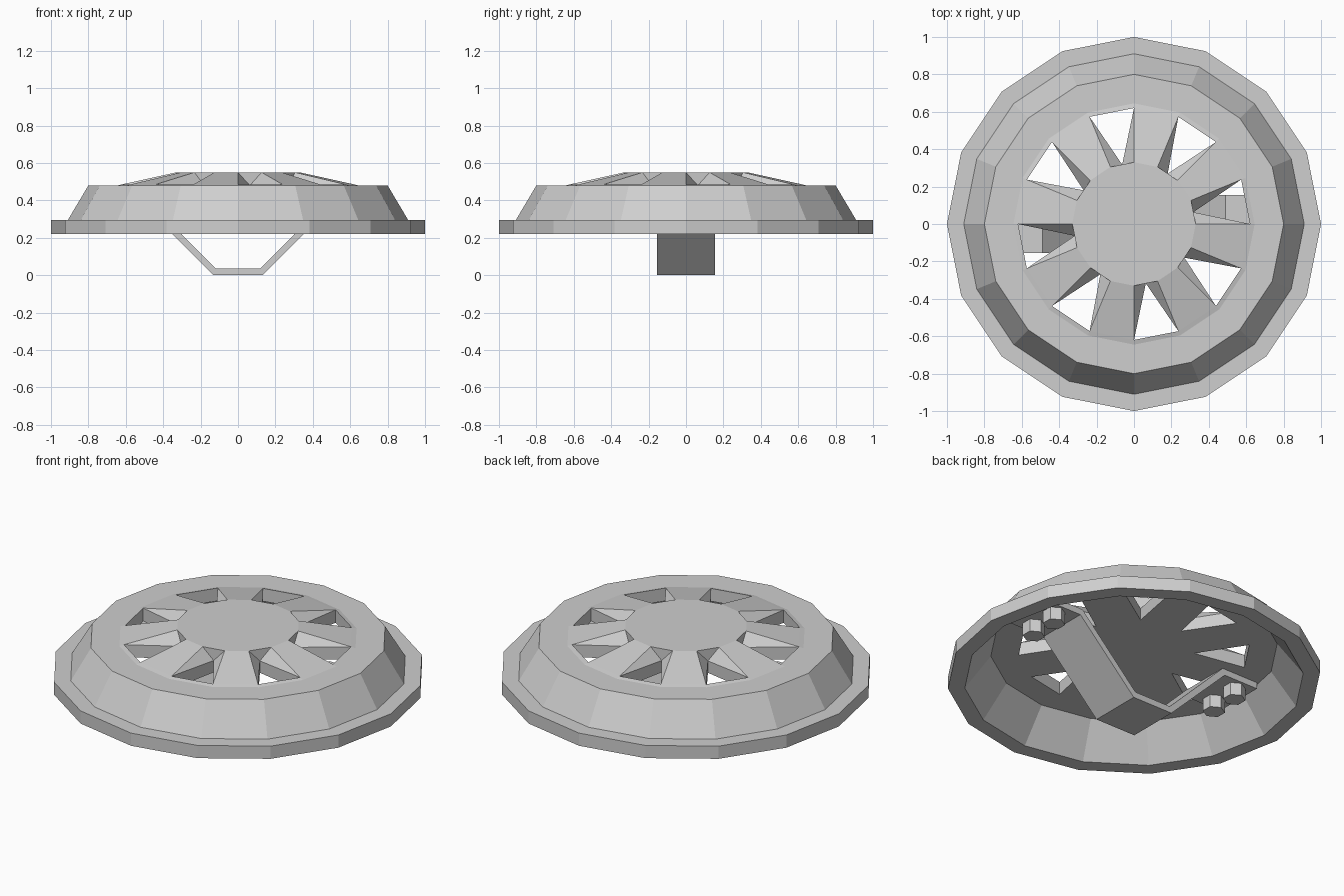
import bpy, bmesh, math
from mathutils import Vector

cube = bpy.data.objects.get("Cube")
if cube:
    bpy.data.objects.remove(cube)

grey = bpy.data.materials.new("light_grey_metal")
grey.use_nodes = True
grey.diffuse_color = (0.62, 0.62, 0.62, 1)
grey.node_tree.nodes["Principled BSDF"].inputs["Base Color"].default_value = grey.diffuse_color


def finish(bm, name):
    """Weld, orient and link a mesh as a named flat-shaded object."""
    bmesh.ops.remove_doubles(bm, verts=bm.verts, dist=0.0005)
    bmesh.ops.recalc_face_normals(bm, faces=bm.faces)
    mesh = bpy.data.meshes.new(name)
    bm.to_mesh(mesh)
    bm.free()
    mesh.materials.append(grey)
    obj = bpy.data.objects.new(name, mesh)
    bpy.context.collection.objects.link(obj)
    return obj


SIDES = 16
BASE, DECK, CROWN = 0.41, 0.48, 0.55   # underside, deck and hub heights
HOLE_R, HUB_R = 0.62, 0.33
LIP = 0.486                            # height of the spokes at the hole edge


def polar(k, r, z):
    a = 2 * math.pi * k / SIDES
    return Vector((r * math.cos(a), r * math.sin(a), z))


def apex(k, z):
    """Pointed inner end of the hole in sector k."""
    return polar(k + 0.5, HUB_R * math.cos(math.pi / SIDES), z)


# Cover: stepped rim, ring deck, hub, and alternating spokes and holes
bm = bmesh.new()


def face(*points):
    bm.faces.new([bm.verts.new(p) for p in points])


profile = [(HOLE_R, BASE), (0.77, BASE), (0.91, 0.22), (1, 0.22), (1, 0.295),
           (0.91, 0.295), (0.80, DECK), (0.645, DECK), (HOLE_R, LIP)]
for k in range(SIDES):
    n = k + 1
    for (r0, z0), (r1, z1) in zip(profile, profile[1:]):
        face(polar(k, r0, z0), polar(n, r0, z0), polar(n, r1, z1), polar(k, r1, z1))
    low = [polar(i, HOLE_R, BASE) for i in (k, n)]
    lip = [polar(i, HOLE_R, LIP) for i in (k, n)]
    hub = [polar(i, HUB_R, CROWN) for i in (k, n)]
    if k % 2:
        # Spoke: sloping top and flat, flared underside
        face(lip[0], lip[1], hub[1], hub[0])
        face(low[0], low[1], apex(n, BASE), apex(k - 1, BASE))
    else:
        # Hole: outer wall, two slanted side walls, hub end
        face(low[0], low[1], lip[1], lip[0])
        for i in (0, 1):
            face(low[i], apex(k, BASE), apex(k, DECK), lip[i])
            face(lip[i], apex(k, DECK), hub[i])
        face(hub[0], hub[1], apex(k, DECK))
face(*[polar(k, HUB_R, CROWN) for k in range(SIDES)])
face(*[apex(k, BASE) for k in range(0, SIDES, 2)])
finish(bm, "vented_cover")

# Bent strap bracket hanging under the cover
bm = bmesh.new()
half = [(0.12, 0.037), (0.49, BASE), (0.73, BASE), (0.73, 0.373), (0.505, 0.373), (0.132, 0)]
outline = half + [(-x, z) for x, z in reversed(half)]
strap = bm.faces.new([bm.verts.new((x, -0.155, z)) for x, z in outline])
grown = bmesh.ops.extrude_face_region(bm, geom=[strap])["geom"]
bmesh.ops.translate(bm, vec=(0, 0.31, 0),
                    verts=[v for v in grown if isinstance(v, bmesh.types.BMVert)])
finish(bm, "mounting_bracket")

# Hexagonal bolt heads under the bracket flanges
for side, x in (("left", 0.63), ("right", -0.63)):
    for end, y in (("front", -0.085), ("back", 0.085)):
        bm = bmesh.new()
        bmesh.ops.create_cone(bm, cap_ends=True, segments=6, radius1=0.06,
                              radius2=0.06, depth=0.075)
        bolt = finish(bm, f"bolt_{side}_{end}")
        bolt.location = (x, y, 0.337)
